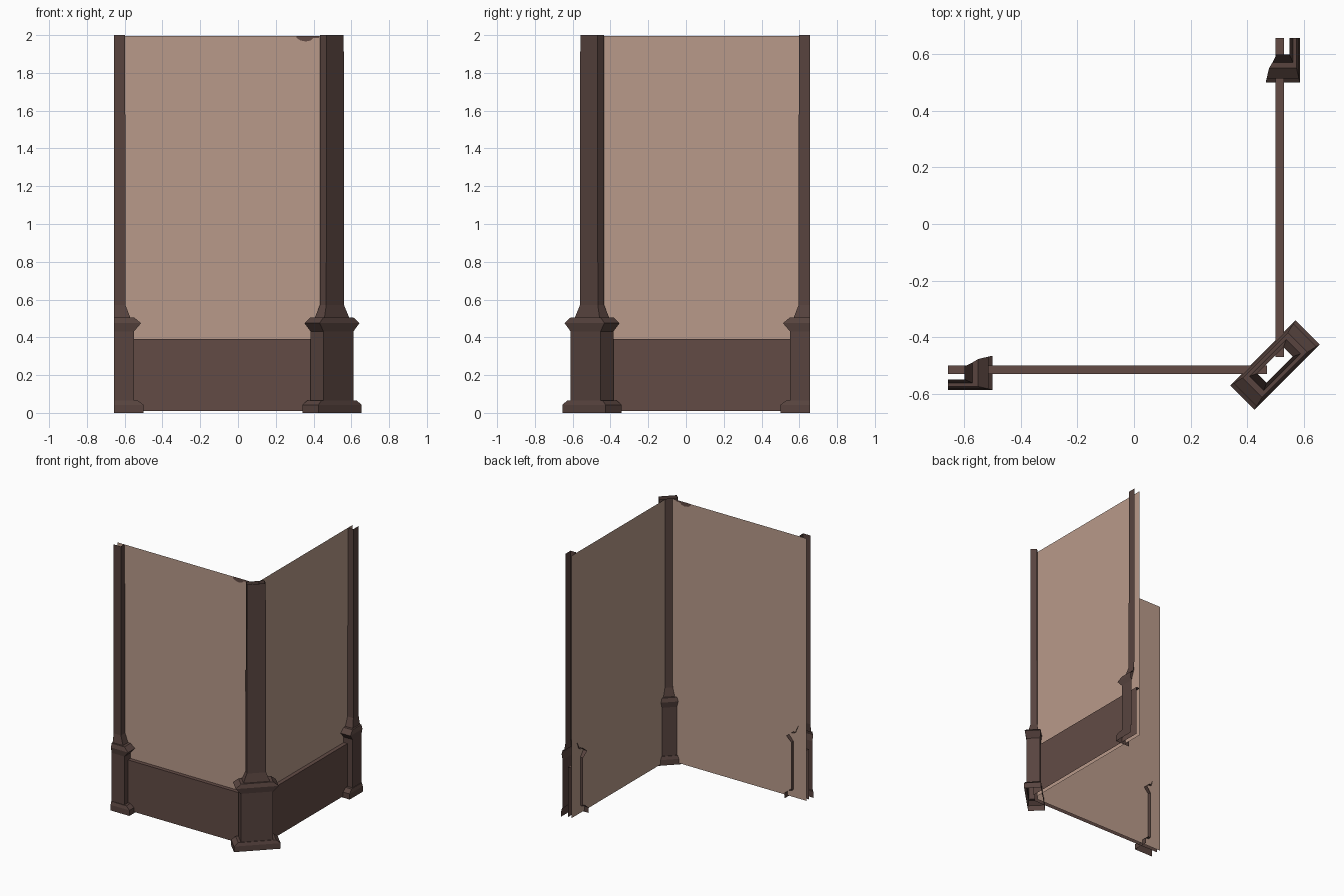
import bpy, bmesh
from mathutils import Matrix, Vector
from math import radians

if "Cube" in bpy.data.objects:
    bpy.data.objects.remove(bpy.data.objects["Cube"])


def srgb(r, g, b):
    f = lambda c: c / 12.92 if c <= 0.04045 else ((c + 0.055) / 1.055) ** 2.4
    return tuple(f(v / 255) for v in (r, g, b)) + (1,)


def material(name, rgb):
    m = bpy.data.materials.new(name)
    m.diffuse_color = srgb(*rgb)
    m.use_nodes = True
    m.node_tree.nodes["Principled BSDF"].inputs["Base Color"].default_value = m.diffuse_color
    return m


PANEL = material("dusty_pink", (185, 154, 138))
BOARD = material("brown", (98, 75, 69))
POST = material("dark_brown", (88, 68, 63))

# reflection across the corner's diagonal: (x, y) -> (-y, -x)
SAME = Matrix.Identity(4)
FLIP = Matrix(((0, -1, 0, 0), (-1, 0, 0, 0), (0, 0, 1, 0), (0, 0, 0, 1)))


def sweep(name, rings, mat, matrix=SAME, closed=False):
    """Skin faces between successive rings of points."""
    bm = bmesh.new()
    rows = [[bm.verts.new(matrix @ Vector(p)) for p in r] for r in rings]
    n = len(rows[0])
    for a, b in zip(rows, rows[1:]):
        for i in range(n if closed else n - 1):
            k = (i + 1) % n
            bm.faces.new((a[i], a[k], b[k], b[i]))
    if matrix.determinant() < 0:
        bmesh.ops.reverse_faces(bm, faces=bm.faces)
    me = bpy.data.meshes.new(name)
    bm.to_mesh(me)
    bm.free()
    me.materials.append(mat)
    ob = bpy.data.objects.new(name, me)
    bpy.context.collection.objects.link(ob)
    return ob


# post profile: half width, half depth, height
PROFILE = [(0.1625, 0.060, 0.0), (0.1625, 0.060, 0.042), (0.132, 0.053, 0.066),
           (0.1125, 0.0485, 0.066), (0.1125, 0.0485, 0.432), (0.1495, 0.057, 0.475),
           (0.1125, 0.0485, 0.505), (0.092, 0.036, 0.505), (0.067, 0.024, 0.57),
           (0.065, 0.023, 2.0)]

# full corner post, hollow, turned 45 degrees
rings = [[(-w, -d, z), (w, -d, z), (w, d, z), (-w, d, z)] for w, d, z in PROFILE]
turn = Matrix.Translation((0.4975, -0.4975, 0)) @ Matrix.Rotation(radians(45), 4, 'Z')
sweep("corner_post", rings, POST, turn, closed=True)

WALL_Y, FRONT_Y, X0, X1 = -0.5, -0.53, -0.657, 0.47
for side, m in (("front", SAME), ("right", FLIP)):
    # half post at the open end of the wall, without back
    half = [[(0.0055, -d, z), (w, -d, z), (w, d, z)] for w, d, z in PROFILE]
    sweep(side + "_end_post", half, POST, m @ Matrix.Translation((-0.6625, -0.525, 0)))
    # thin wall panel
    sweep(side + "_wall_panel",
          [[(X0, WALL_Y, z), (X1, WALL_Y, z)] for z in (0.01, 0.39, 1.996)], PANEL, m)
    # baseboard front and ledge
    sweep(side + "_baseboard",
          [[(X0, y, z), (X1, y, z)] for y, z in
           ((FRONT_Y, 0.01), (FRONT_Y, 0.39), (WALL_Y, 0.39))], BOARD, m)

# small dark patch at the top of the front wall, on both sides
lower = [(0.31, 1.985), (0.33, 1.972), (0.36, 1.966), (0.385, 1.972), (0.40, 1.985), (0.43, 1.986)]
for name, y in (("front_patch", WALL_Y - 0.002), ("back_patch", WALL_Y + 0.002)):
    low = [(x, y, z) for x, z in lower]
    top = [(x, y, 1.996) for x, z in lower]
    sweep(name, [low, top] if y < WALL_Y else [top, low], BOARD)
